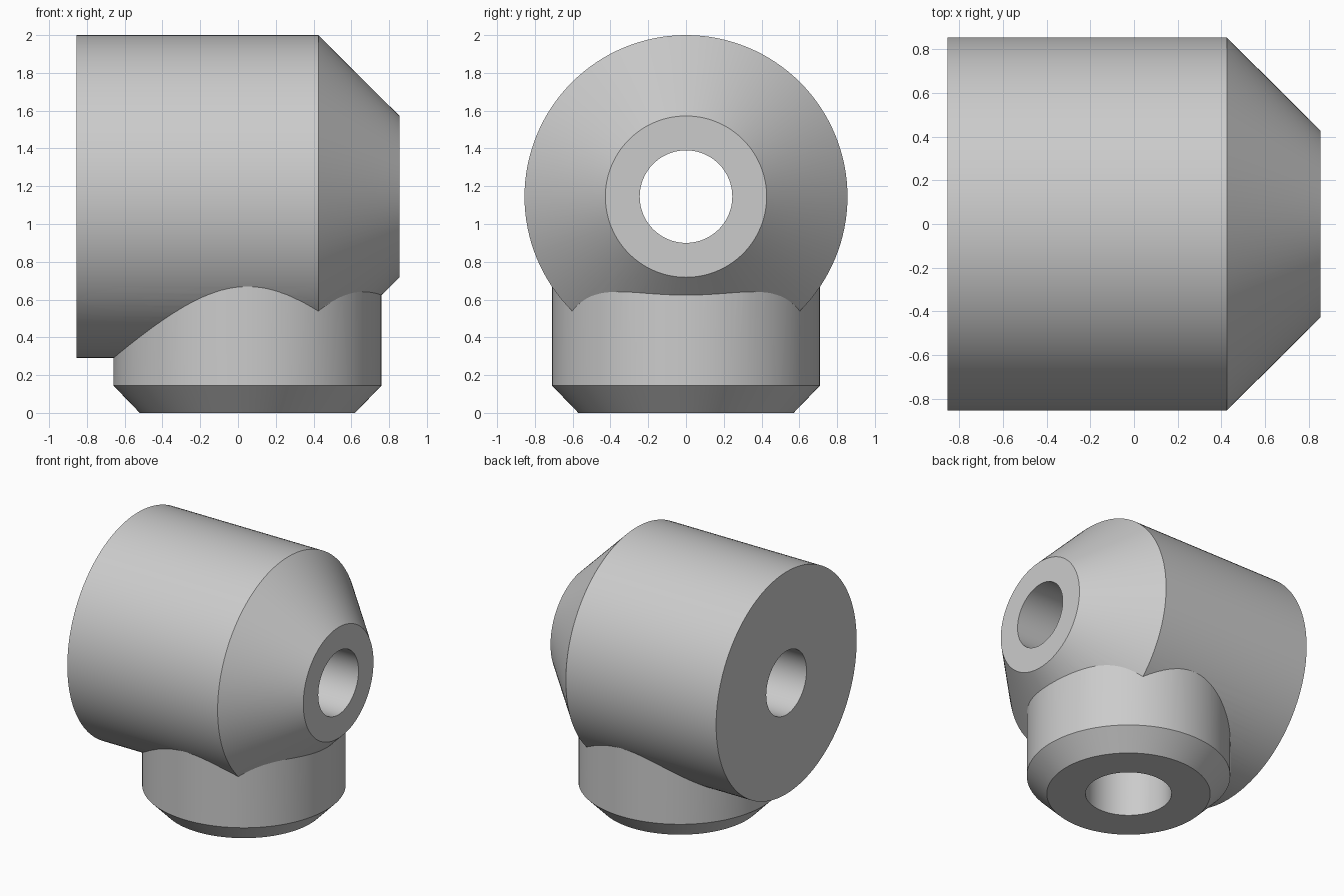
import bpy
import bmesh
import math
from mathutils import Matrix

cube = bpy.data.objects.get("Cube")
if cube:
    bpy.data.objects.remove(cube, do_unlink=True)

SIDES = 128
AXIS_Z = 1.145      # height of the horizontal run
LEG_X = 0.05        # centre of the vertical branch

steel = bpy.data.materials.new("grey steel")
steel.use_nodes = True
colour = (0.6, 0.6, 0.6, 1.0)
steel.diffuse_color = colour
steel.node_tree.nodes["Principled BSDF"].inputs["Base Color"].default_value = colour


def turned(name, profile, matrix):
    """Closed solid turned about its own z axis from (radius, height) points."""
    bm = bmesh.new()
    rings = []
    for radius, height in profile:
        angles = [2 * math.pi * i / SIDES for i in range(SIDES)]
        rings.append([bm.verts.new((radius * math.cos(a), radius * math.sin(a), height))
                      for a in angles])
    for low, high in zip(rings, rings[1:]):
        for i in range(SIDES):
            j = (i + 1) % SIDES
            bm.faces.new((low[i], low[j], high[j], high[i]))
    bm.faces.new(list(reversed(rings[0])))
    bm.faces.new(rings[-1])
    bm.transform(matrix)
    mesh = bpy.data.meshes.new(name)
    bm.to_mesh(mesh)
    bm.free()
    mesh.materials.append(steel)
    obj = bpy.data.objects.new(name, mesh)
    bpy.context.collection.objects.link(obj)
    return obj


def combine(target, other, operation):
    """Apply a boolean and discard the second solid."""
    mod = target.modifiers.new(operation.lower(), 'BOOLEAN')
    mod.operation = operation
    mod.solver = 'EXACT'
    mod.object = other
    bpy.context.view_layer.objects.active = target
    bpy.ops.object.modifier_apply(modifier=mod.name)
    bpy.data.objects.remove(other, do_unlink=True)


along_x = Matrix.Translation((0, 0, AXIS_Z)) @ Matrix.Rotation(math.pi / 2, 4, 'Y')
upright = Matrix.Translation((LEG_X, 0, 0))

# Horizontal body with a tapered end, and the chamfered branch below it
body = turned("pipe_fitting", [(0.855, -0.855), (0.855, 0.425), (0.427, 0.855)], along_x)
branch = turned("branch", [(0.57, 0), (0.71, 0.145), (0.71, 1.0)], upright)
combine(body, branch, 'UNION')

# Through bore and the branch bore that meets it at the axis
through_bore = turned("through_bore", [(0.245, -1.2), (0.245, 1.2)], along_x)
combine(body, through_bore, 'DIFFERENCE')
branch_bore = turned("branch_bore", [(0.30, -0.3), (0.30, AXIS_Z + 0.003)], upright)
combine(body, branch_bore, 'DIFFERENCE')

# Smooth curved walls with crisp edges
bpy.ops.object.select_all(action='DESELECT')
body.select_set(True)
bpy.context.view_layer.objects.active = body
bpy.ops.object.shade_smooth_by_angle(angle=math.radians(25))
